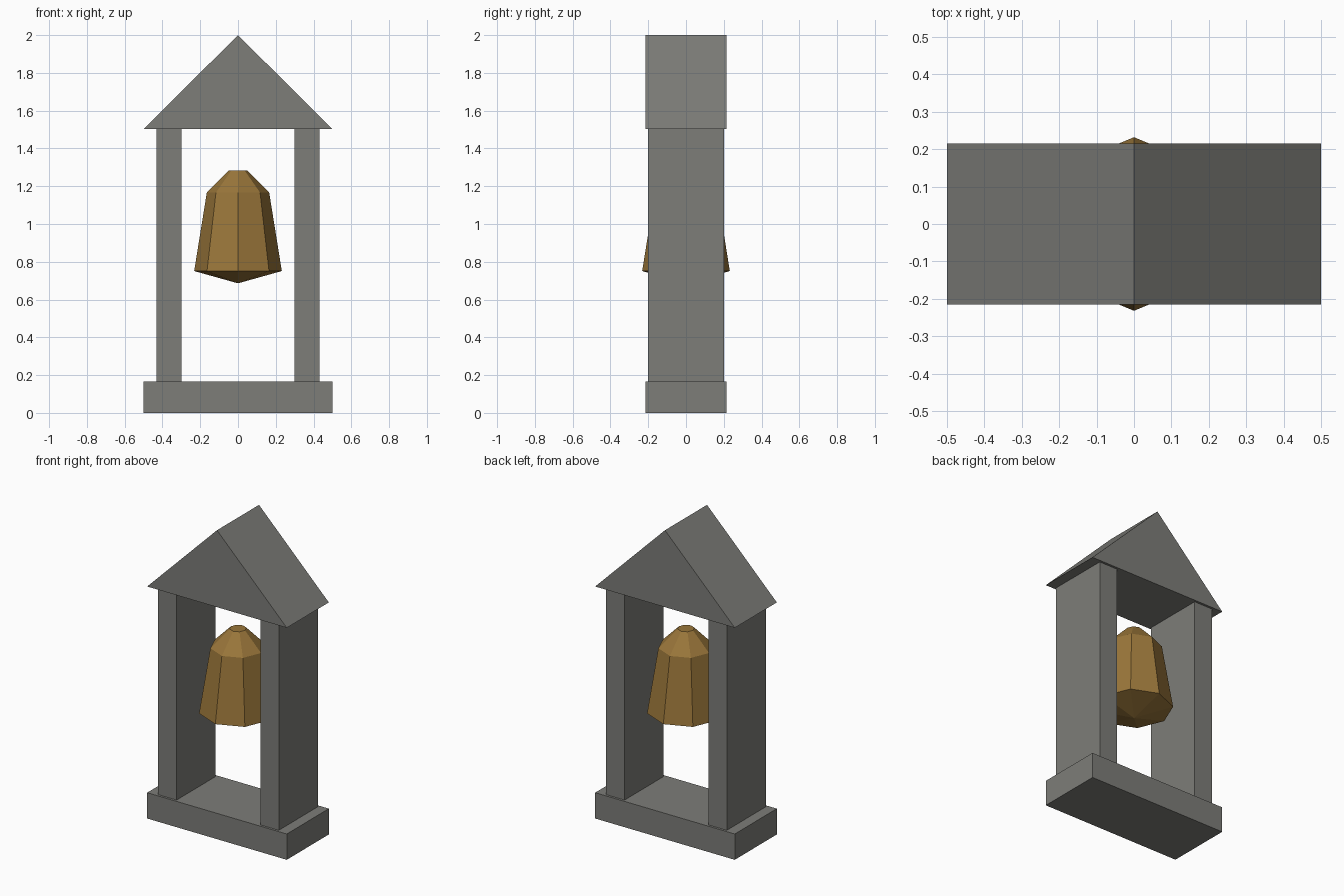
import bpy, bmesh, math

if "Cube" in bpy.data.objects:
    bpy.data.objects.remove(bpy.data.objects["Cube"])

STONE = (0.205, 0.205, 0.19, 1)
BRONZE = (0.32, 0.18, 0.042, 1)

def make_material(name, color):
    mat = bpy.data.materials.new(name)
    mat.diffuse_color = color
    mat.use_nodes = True
    mat.node_tree.nodes["Principled BSDF"].inputs["Base Color"].default_value = mat.diffuse_color
    return mat

stone = make_material("stone", STONE)
bronze = make_material("bronze", BRONZE)

def make_object(name, bm, mat):
    bmesh.ops.recalc_face_normals(bm, faces=bm.faces)
    mesh = bpy.data.meshes.new(name)
    bm.to_mesh(mesh)
    bm.free()
    mesh.materials.append(mat)
    obj = bpy.data.objects.new(name, mesh)
    bpy.context.collection.objects.link(obj)
    return obj

def prism(name, profile, half_depth):
    """Extrude an (x, z) outline along y, centred on y = 0."""
    bm = bmesh.new()
    face = bm.faces.new([bm.verts.new((x, -half_depth, z)) for x, z in profile])
    ext = bmesh.ops.extrude_face_region(bm, geom=[face])
    moved = [v for v in ext["geom"] if isinstance(v, bmesh.types.BMVert)]
    bmesh.ops.translate(bm, verts=moved, vec=(0, 2 * half_depth, 0))
    return make_object(name, bm, stone)

def block(name, x0, x1, z0, z1, half_depth):
    return prism(name, [(x0, z0), (x1, z0), (x1, z1), (x0, z1)], half_depth)

# Stone frame: base, two pillars, gabled roof
block("base", -0.5, 0.5, 0, 0.167, 0.215)
block("left_pillar", -0.432, -0.3, 0.167, 1.502, 0.2)
block("right_pillar", 0.3, 0.432, 0.167, 1.502, 0.2)
prism("roof", [(-0.5, 1.502), (0.5, 1.502), (0, 2)], 0.215)

# Eight-sided bell: flat crown, shoulder, flared body, shallow pointed underside
SIDES = 8
bm = bmesh.new()
rings = []
for r, z in [(0.05, 1.283), (0.165, 1.167), (0.232, 0.751)]:
    rings.append([bm.verts.new((r * math.cos(a), r * math.sin(a), z))
                  for a in (i * math.tau / SIDES for i in range(SIDES))])
tip = bm.verts.new((0, 0, 0.686))
bm.faces.new(rings[0])
for i in range(SIDES):
    j = (i + 1) % SIDES
    for a, b in zip(rings, rings[1:]):
        bm.faces.new((a[i], a[j], b[j], b[i]))
    bm.faces.new((rings[-1][i], rings[-1][j], tip))
make_object("bell", bm, bronze)
